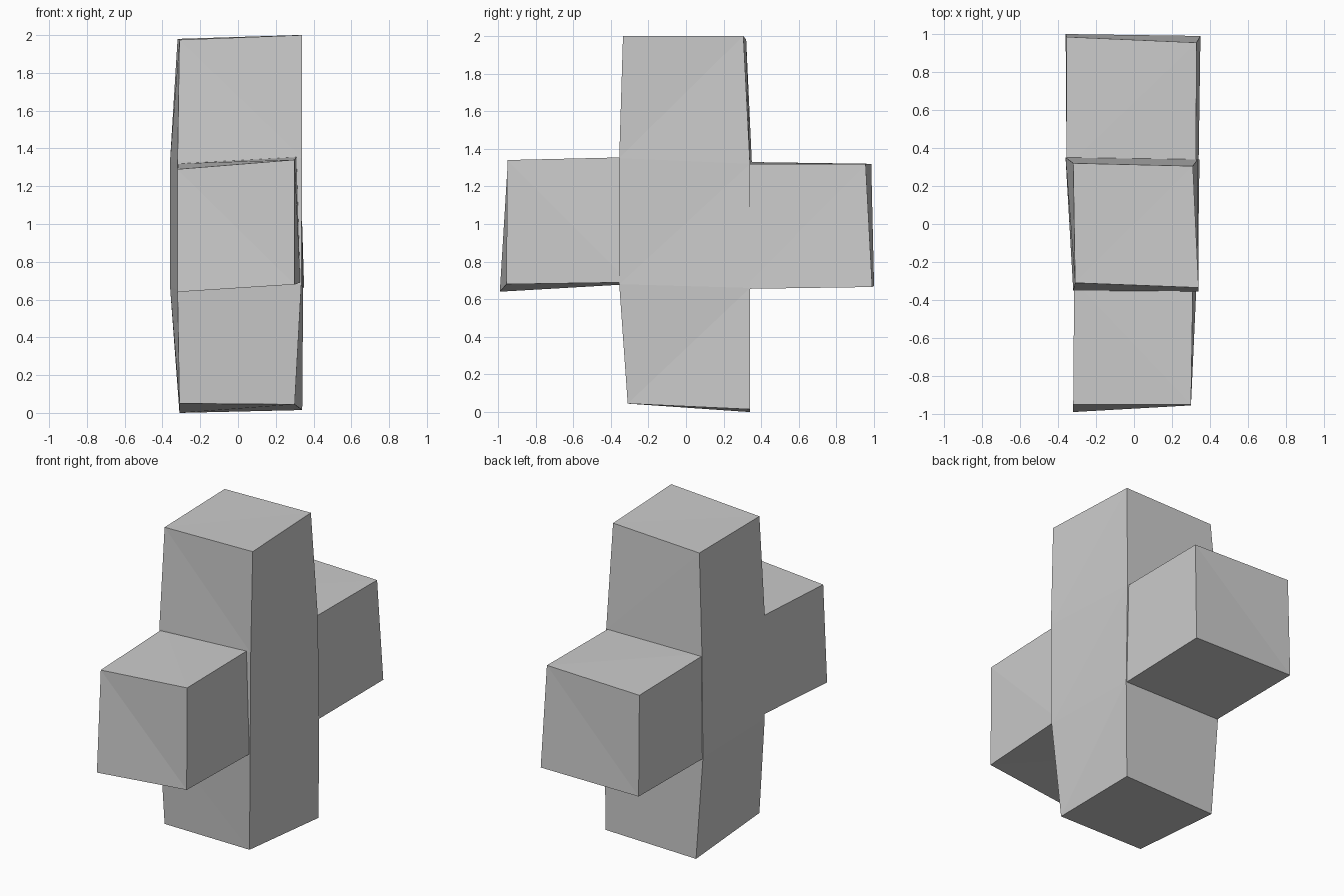
import bpy
import bmesh

cube = bpy.data.objects.get("Cube")
if cube:
    bpy.data.objects.remove(cube, do_unlink=True)

grey = bpy.data.materials.new("plain grey")
grey.use_nodes = True
colour = (0.6, 0.6, 0.6, 1)
grey.diffuse_color = colour
grey.node_tree.nodes["Principled BSDF"].inputs["Base Color"].default_value = colour


def loft(name, rings):
    """Closed solid skinned through a list of four-cornered rings."""
    bm = bmesh.new()
    loops = [[bm.verts.new(p) for p in ring] for ring in rings]
    bm.faces.new(loops[0])
    bm.faces.new(loops[-1])
    for a, b in zip(loops, loops[1:]):
        for i in range(4):
            j = (i + 1) % 4
            bm.faces.new((a[i], a[j], b[j], b[i]))
    bmesh.ops.triangulate(bm, faces=bm.faces[:])
    bmesh.ops.recalc_face_normals(bm, faces=bm.faces[:])
    mesh = bpy.data.meshes.new(name)
    bm.to_mesh(mesh)
    bm.free()
    mesh.materials.append(grey)
    obj = bpy.data.objects.new(name, mesh)
    bpy.context.collection.objects.link(obj)


# Upright column: front right, front left, back left, back right per ring
loft("column", [
    [(-.31, -.31, .05), (.30, -.31, .045), (.34, .34, .015), (-.31, .34, 0)],
    [(-.32, -.35, .65), (.335, -.355, .68), (.345, .34, .66), (-.36, .34, .67)],
    [(-.32, -.35, 1.33), (.34, -.355, 1.35), (.335, .34, 1.32), (-.36, .35, 1.33)],
    [(-.31, -.31, 1.975), (.34, -.335, 2), (.31, .305, 2), (-.32, .32, 1.98)],
])

# Arms: root ring sunk into the column, then the skewed end
loft("front_arm", [
    [(-.315, -.3, .68), (.33, -.3, .69), (.31, -.3, 1.355), (-.315, -.3, 1.32)],
    [(-.32, -.99, .64), (.30, -.955, .68), (.30, -.95, 1.34), (-.32, -.95, 1.29)],
])
loft("back_arm", [
    [(-.355, .3, .66), (.34, .3, .655), (.325, .3, 1.32), (-.355, .3, 1.33)],
    [(-.36, 1, .67), (.35, .99, .665), (.33, .955, 1.32), (-.355, .985, 1.32)],
])
